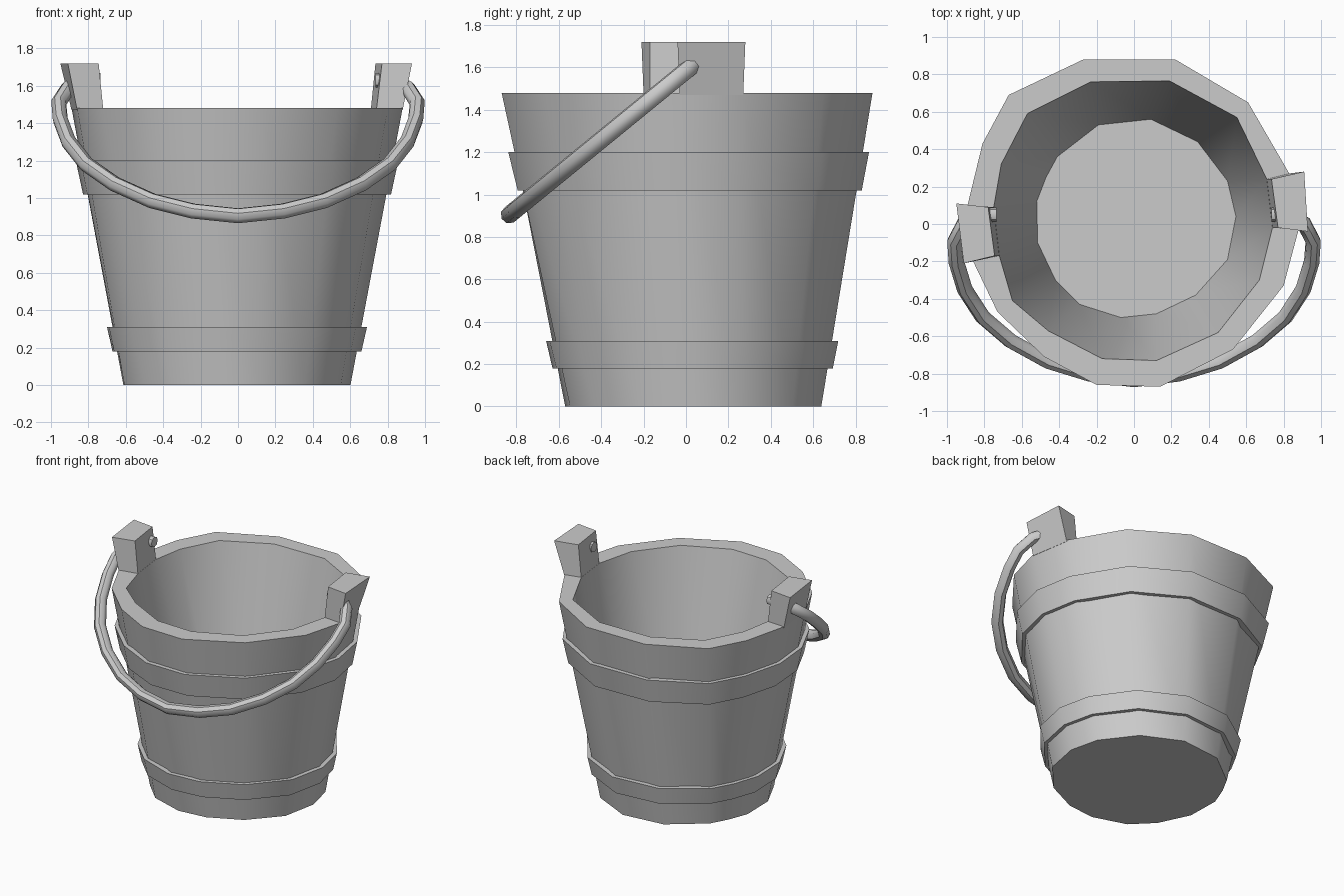
import bpy, bmesh
from mathutils import Vector
from math import radians

if "Cube" in bpy.data.objects:
    bpy.data.objects.remove(bpy.data.objects["Cube"])

RIM_Z, FLOOR_Z = 1.48, 0.15

# Hand-hewn outlines: outer rim, inner rim, inner floor
outer_rim = [(.22, .88), (.61, .65), (.83, .27), (.88, -.03), (.80, -.33),
             (.53, -.67), (.14, -.87), (-.20, -.86), (-.48, -.71), (-.73, -.47),
             (-.86, -.20), (-.89, .10), (-.81, .43), (-.67, .69), (-.27, .88)]
inner_rim = [(.19, .765), (.55, .57), (.71, .24), (.74, -.02), (.67, -.30),
             (.45, -.58), (.12, -.73), (-.17, -.72), (-.46, -.57), (-.65, -.41),
             (-.72, -.17), (-.75, .09), (-.71, .32), (-.57, .59), (-.23, .76)]
floor = [(.09, .56), (.34, .44), (.50, .23), (.545, .04), (.50, -.19),
         (.33, -.38), (.12, -.48), (-.07, -.50), (-.29, -.43), (-.42, -.30),
         (-.515, -.10), (-.52, .12), (-.47, .25), (-.41, .36), (-.19, .53)]
base = [(x * 1.14 - .02, y * 1.14) for x, y in floor]


def ring(points, z):
    return [Vector((x, y, z)) for x, y in points]


def wall_ring(z, grow=0.0):
    """Outline of the outer wall at height z, pushed outward by grow."""
    t = z / RIM_Z
    result = []
    for b, r in zip(base, outer_rim):
        p = Vector(b).lerp(Vector(r), t)
        p += p.normalized() * grow
        result.append(Vector((p.x, p.y, z)))
    return result


def loft(name, rings, closed=False, smooth=True):
    """Bridge rings in order; cap both ends, or join last ring to first."""
    bm = bmesh.new()
    loops = [[bm.verts.new(p) for p in r] for r in rings]
    pairs = list(zip(loops, loops[1:]))
    if closed:
        pairs.append((loops[-1], loops[0]))
    else:
        bm.faces.new(loops[0])
        bm.faces.new(loops[-1])
    for a, b in pairs:
        for i in range(len(a)):
            j = (i + 1) % len(a)
            bm.faces.new((a[i], a[j], b[j], b[i]))
    bmesh.ops.recalc_face_normals(bm, faces=bm.faces)
    mesh = bpy.data.meshes.new(name)
    bm.to_mesh(mesh)
    bm.free()
    ob = bpy.data.objects.new(name, mesh)
    bpy.context.collection.objects.link(ob)
    if smooth:
        smooth_by_angle(ob)
    return ob


def smooth_by_angle(ob):
    bpy.ops.object.select_all(action='DESELECT')
    ob.select_set(True)
    bpy.context.view_layer.objects.active = ob
    bpy.ops.object.shade_smooth_by_angle(angle=radians(45))


# Bucket body
loft("bucket_body", [ring(base, 0), ring(outer_rim, RIM_Z),
                     ring(inner_rim, RIM_Z), ring(floor, FLOOR_Z)])

# Hoops around the body
for name, lo, hi in (("lower_hoop", .18, .31), ("upper_hoop", 1.02, 1.20)):
    loft(name, [wall_ring(lo, -.02), wall_ring(lo, .025),
                wall_ring(hi, .03), wall_ring(hi, -.02)], closed=True)

# Raised lugs continuing two staves above the rim
lug_tops = {"right_lug": (2, [(.91, .28), (.93, -.04), (.77, -.02), (.735, .24)]),
            "left_lug": (10, [(-.91, -.21), (-.95, .11), (-.78, .09), (-.745, -.17)])}
for name, (i, top) in lug_tops.items():
    foot = [outer_rim[i], outer_rim[i + 1], inner_rim[i + 1], inner_rim[i]]
    loft(name, [ring(foot, RIM_Z - .01), ring(top, 1.72)], smooth=False)

# Handle end pegs on the inner side of the lugs
for name, s in (("right_peg", 1), ("left_peg", -1)):
    bpy.ops.mesh.primitive_cylinder_add(vertices=8, radius=.038, depth=.10,
                                        location=(s * .785, .05, 1.63),
                                        rotation=(0, radians(90), 0))
    peg = bpy.context.object
    peg.name = name
    smooth_by_angle(peg)

# Swung-down handle: half path mirrored, lying in a tilted plane
half = [(.86, 1.61), (.91, 1.585), (.958, 1.51), (.95, 1.42), (.905, 1.30),
        (.81, 1.18), (.66, 1.075), (.46, .985), (.24, .93)]
path = [(-x, z) for x, z in half] + [(0, .905)] + half[::-1]
curve = bpy.data.curves.new("handle", 'CURVE')
curve.dimensions = '3D'
curve.bevel_depth = .042
curve.bevel_resolution = 2
curve.use_fill_caps = True
spline = curve.splines.new('POLY')
spline.points.add(len(path) - 1)
for pt, (x, z) in zip(spline.points, path):
    pt.co = (x, (z - 1.585) * 1.225, z, 1)
handle = bpy.data.objects.new("handle", curve)
bpy.context.collection.objects.link(handle)
bpy.ops.object.select_all(action='DESELECT')
handle.select_set(True)
bpy.context.view_layer.objects.active = handle
bpy.ops.object.convert(target='MESH')
smooth_by_angle(bpy.context.object)
